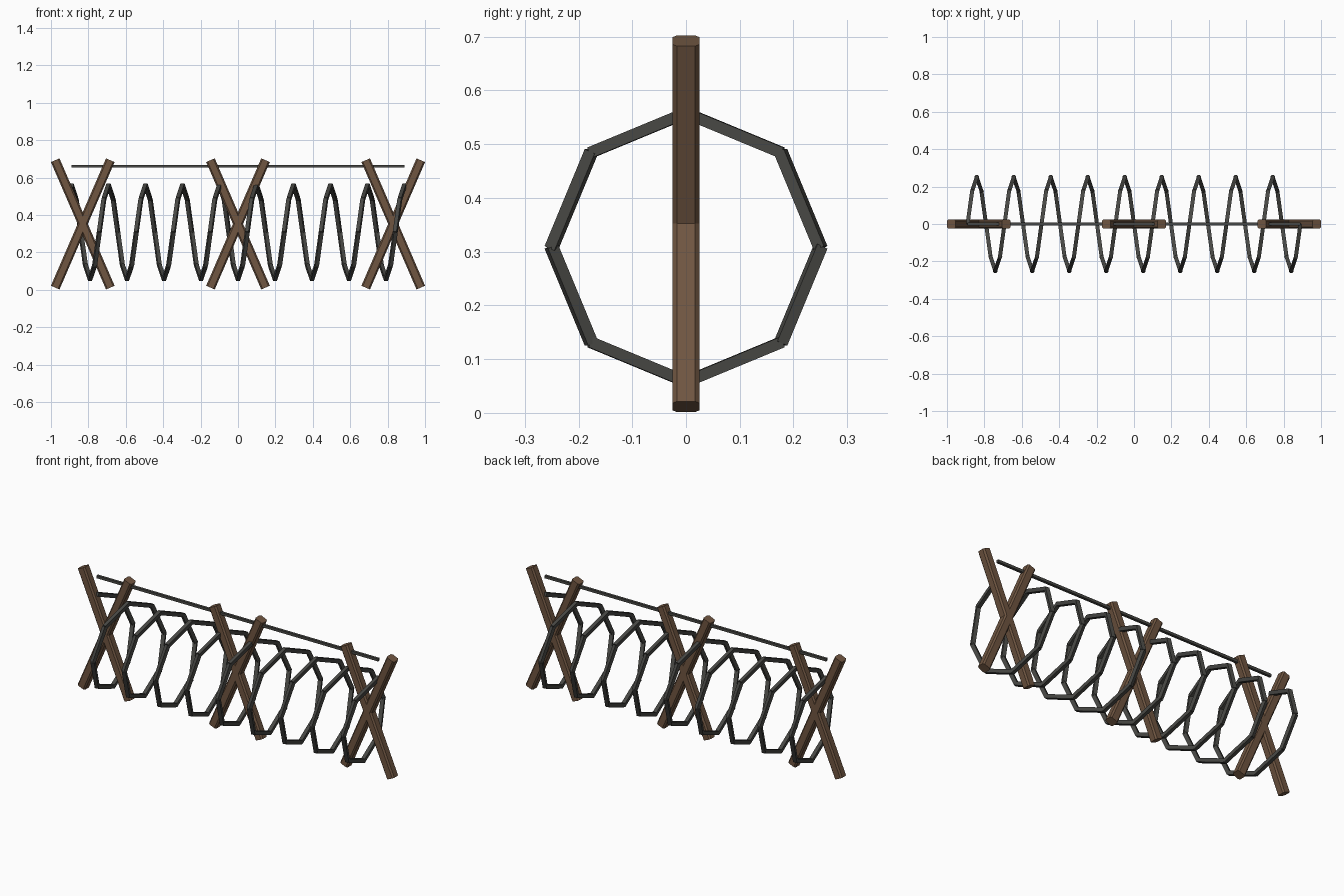
import bpy, bmesh, math
from mathutils import Vector, Matrix

cube = bpy.data.objects.get("Cube")
if cube:
    bpy.data.objects.remove(cube, do_unlink=True)


def material(name, rgb):
    m = bpy.data.materials.new(name)
    m.use_nodes = True
    m.diffuse_color = (*rgb, 1)
    m.node_tree.nodes["Principled BSDF"].inputs["Base Color"].default_value = (*rgb, 1)
    return m


WOOD = material("brown wood", (0.16, 0.092, 0.053))
STEEL = material("dark steel", (0.064, 0.064, 0.058))


def make_object(name, bm, mat):
    mesh = bpy.data.meshes.new(name)
    bm.to_mesh(mesh)
    bm.free()
    mesh.materials.append(mat)
    obj = bpy.data.objects.new(name, mesh)
    bpy.context.collection.objects.link(obj)
    return obj


def add_bar(bm, start, end, width, extra=0):
    """Square bar from start to end, kept level sideways."""
    d = end - start
    matrix = (Matrix.Translation((start + end) / 2)
              @ d.to_track_quat('Z', 'Y').to_matrix().to_4x4()
              @ Matrix.Diagonal((width, width, d.length + extra, 1)))
    bmesh.ops.create_cube(bm, size=1, matrix=matrix)


# Crossed posts with chamfered long edges
POST_LENGTH, POST_WIDTH, LEAN = 0.742, 0.05, math.radians(23.4)
for place, x in (("right", -0.83), ("middle", 0), ("left", 0.83)):
    for lean_name, side in (("leaning_left", 1), ("leaning_right", -1)):
        bm = bmesh.new()
        bmesh.ops.create_cube(bm, size=1, matrix=Matrix.Diagonal(
            (POST_WIDTH, POST_WIDTH, POST_LENGTH, 1)))
        long_edges = [e for e in bm.edges if e.calc_length() > 0.5]
        bmesh.ops.bevel(bm, geom=long_edges, offset=0.008, segments=1,
                        affect='EDGES')
        post = make_object(f"{place}_post_{lean_name}", bm, WOOD)
        post.location = (x, 0, 0.352)
        post.rotation_euler.y = side * LEAN

# Coiled wire made of straight bars, eight to a turn
TURNS, SIDES, RADIUS, HALF = 9, 8, 0.25, 0.89
count = TURNS * SIDES
points = []
for i in range(count + 1):
    a = math.tau * i / SIDES
    points.append(Vector((-HALF + 2 * HALF * i / count,
                          RADIUS * math.sin(a), 0.308 + RADIUS * math.cos(a))))
bm = bmesh.new()
for start, end in zip(points, points[1:]):
    add_bar(bm, start, end, 0.021, 0.004)
make_object("wire_coil", bm, STEEL)

# Straight wire along the top
bm = bmesh.new()
add_bar(bm, Vector((-HALF, 0, 0.66)), Vector((HALF, 0, 0.66)), 0.015)
make_object("top_wire", bm, STEEL)
